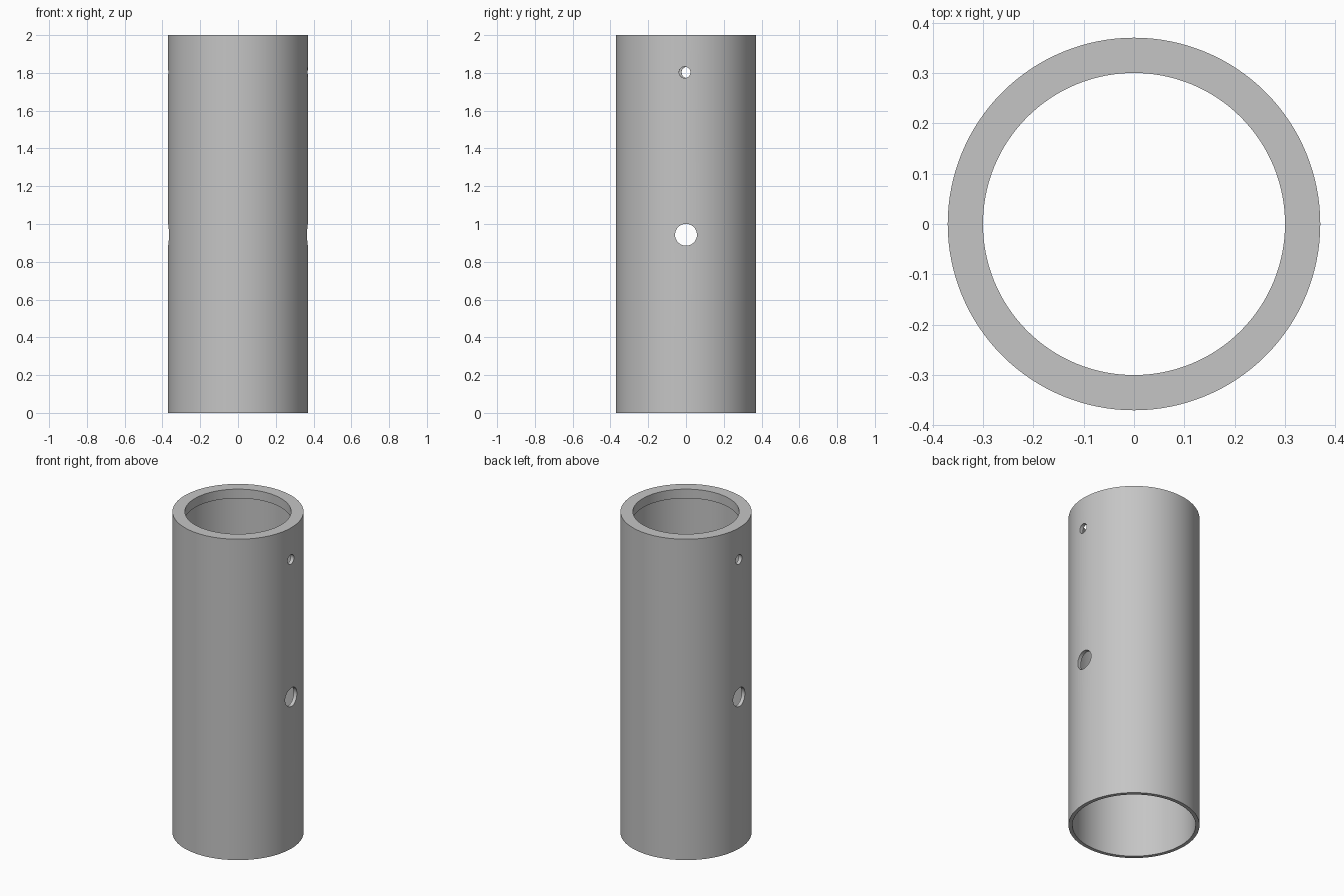
import bpy
import bmesh
import math
from mathutils import Matrix

cube = bpy.data.objects.get("Cube")
if cube:
    bpy.data.objects.remove(cube, do_unlink=True)

OUTER, BORE, LIP = 0.37, 0.348, 0.30
HEIGHT, LIP_Z = 2.0, 1.943
SEGMENTS = 128

# Single grey finish
grey = bpy.data.materials.new("plain grey")
grey.use_nodes = True
grey.diffuse_color = (0.56, 0.56, 0.56, 1)
grey.node_tree.nodes["Principled BSDF"].inputs["Base Color"].default_value = grey.diffuse_color


def make_object(name, bm):
    mesh = bpy.data.meshes.new(name)
    bm.to_mesh(mesh)
    bm.free()
    mesh.materials.append(grey)
    obj = bpy.data.objects.new(name, mesh)
    bpy.context.collection.objects.link(obj)
    return obj


# Tube wall with a short inward lip at the top, revolved from its profile
bm = bmesh.new()
profile = [(OUTER, 0), (OUTER, HEIGHT), (LIP, HEIGHT),
           (LIP, LIP_Z), (BORE, LIP_Z), (BORE, 0)]
rings = []
for i in range(SEGMENTS):
    a = math.tau * i / SEGMENTS
    rings.append([bm.verts.new((r * math.cos(a), r * math.sin(a), z)) for r, z in profile])
for ring, after in zip(rings, rings[1:] + rings[:1]):
    for j in range(len(profile)):
        k = (j + 1) % len(profile)
        bm.faces.new((ring[j], after[j], after[k], ring[k]))
bmesh.ops.recalc_face_normals(bm, faces=bm.faces)
tube = make_object("tube", bm)


# Cross-drilled holes through both walls
def drill(name, radius, z, turn):
    bm = bmesh.new()
    matrix = (Matrix.Translation((0, 0, z)) @ Matrix.Rotation(turn, 4, "Z")
              @ Matrix.Rotation(math.pi / 2, 4, "Y"))
    bmesh.ops.create_cone(bm, cap_ends=True, segments=48, radius1=radius,
                          radius2=radius, depth=1, matrix=matrix)
    cutter = make_object(name, bm)
    cutter.hide_render = True
    mod = tube.modifiers.new(name, "BOOLEAN")
    mod.operation = "DIFFERENCE"
    mod.solver = "EXACT"
    mod.object = cutter
    bpy.ops.object.modifier_apply(modifier=name)
    bpy.data.objects.remove(cutter, do_unlink=True)


bpy.ops.object.select_all(action="DESELECT")
tube.select_set(True)
bpy.context.view_layer.objects.active = tube
drill("large_hole", 0.058, 0.943, 0)
drill("small_hole", 0.03, 1.803, -0.018)

bpy.ops.object.shade_smooth_by_angle(angle=math.radians(30))
